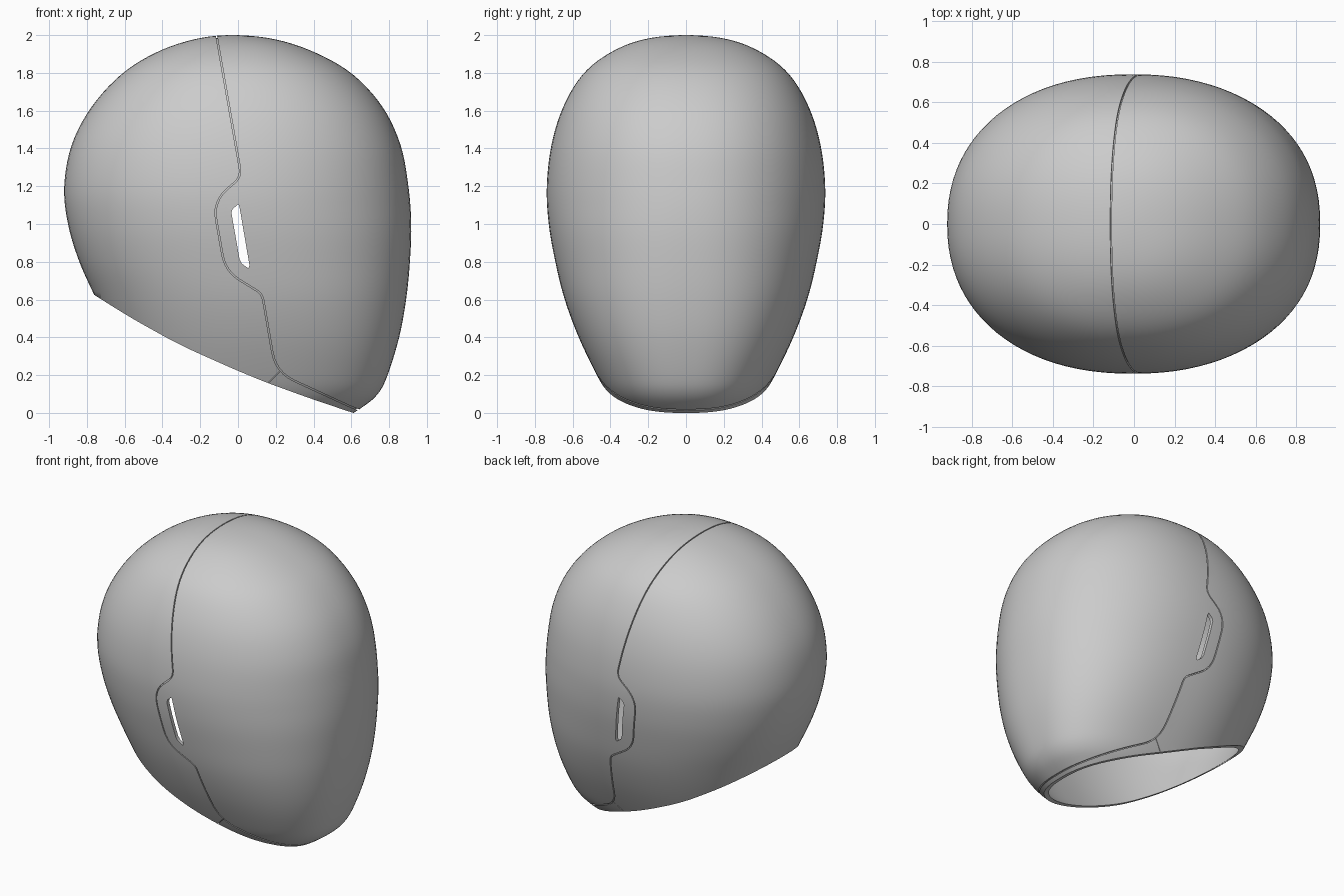
import bpy, bmesh, math
from mathutils import Vector

if "Cube" in bpy.data.objects:
    bpy.data.objects.remove(bpy.data.objects["Cube"])

grey = bpy.data.materials.new("shell_grey")
grey.use_nodes = True
grey.diffuse_color = (0.6, 0.6, 0.6, 1)
grey.node_tree.nodes["Principled BSDF"].inputs["Base Color"].default_value = (0.6, 0.6, 0.6, 1)

# Body sections from crown to chin: height, back x, face x, half width
ROWS = [Vector(r) for r in (
    (2.0, -.03, -.03, 0), (1.977, -.235, .2, .225), (1.905, -.44, .415, .405),
    (1.79, -.62, .61, .548), (1.62, -.775, .765, .65), (1.42, -.88, .86, .712),
    (1.2, -.92, .902, .737), (1.0, -.9, .917, .727), (.8, -.84, .91, .692),
    (.6, -.75, .89, .642), (.4, -.66, .853, .568), (.2, -.57, .792, .472),
    (.1, -.52, .74, .412), (.03, -.48, .658, .352), (-.04, -.42, .54, .3),
    (-.1, -.36, .4, .24))]
SEGMENTS, STEPS, POWER = 96, 5, 2.2


def add_object(name, bm):
    bmesh.ops.recalc_face_normals(bm, faces=bm.faces)
    mesh = bpy.data.meshes.new(name)
    bm.to_mesh(mesh)
    bm.free()
    mesh.materials.append(grey)
    obj = bpy.data.objects.new(name, mesh)
    bpy.context.collection.objects.link(obj)
    return obj


def spline(rows):
    """Smooth the section rows, mirrored over the crown so it stays round."""
    z, back, face, w = rows[1]
    pts = [Vector((z, face, back, -w))] + rows + [2 * rows[-1] - rows[-2]]
    out = []
    for a, b, c, d in zip(pts, pts[1:], pts[2:], pts[3:]):
        for i in range(STEPS):
            t = i / STEPS
            out.append(b + (c - a) * (t / 2) + (2 * a - 5 * b + 4 * c - d) * (t * t / 2)
                       + (3 * b - a - 3 * c + d) * (t ** 3 / 2))
    return out[1:] + [rows[-1]]


def body(name, inset):
    """Closed helmet-shaped solid, moved inward along its normals."""
    def power(v, n):
        return math.copysign(abs(v) ** (2 / n), v)
    bm = bmesh.new()
    crown = bm.verts.new((ROWS[0][1], 0, ROWS[0][0]))
    rings = []
    for z, back, face, w in spline(ROWS):
        ring = []
        # The lower face is a little squarer than the rest
        square = POWER + 0.3 * min(max(1.1 - z, 0), 0.8)
        for i in range(SEGMENTS):
            a = math.tau * i / SEGMENTS
            n = square if math.cos(a) > 0 else POWER
            x = (back + face) / 2 + (face - back) / 2 * power(math.cos(a), n)
            ring.append(bm.verts.new((x, w * power(math.sin(a), n), z)))
        rings.append(ring)
    for i in range(SEGMENTS):
        j = (i + 1) % SEGMENTS
        bm.faces.new((crown, rings[0][i], rings[0][j]))
        for up, low in zip(rings, rings[1:]):
            bm.faces.new((up[i], low[i], low[j], up[j]))
    bm.faces.new(rings[-1])
    bmesh.ops.recalc_face_normals(bm, faces=bm.faces)
    bm.normal_update()
    normals = [v.normal.copy() for v in bm.verts]
    for v, n in zip(bm.verts, normals):
        v.co -= n * inset
    return add_object(name, bm)


def prism(name, outline):
    """Side outline (x, z) extruded across the whole width."""
    bm = bmesh.new()
    sides = [[bm.verts.new((x, y, z)) for x, z in outline] for y in (-1, 1)]
    for s in sides:
        bm.faces.new(s)
    n = len(outline)
    for i in range(n):
        j = (i + 1) % n
        bm.faces.new((sides[0][i], sides[0][j], sides[1][j], sides[1][i]))
    obj = add_object(name, bm)
    obj.hide_render = True
    return obj


def cut(obj, cutter, operation):
    mod = obj.modifiers.new("cut", "BOOLEAN")
    mod.operation, mod.object, mod.solver = operation, cutter, "EXACT"
    graph = bpy.context.evaluated_depsgraph_get()
    mesh = bpy.data.meshes.new_from_object(obj.evaluated_get(graph))
    obj.modifiers.clear()
    obj.data = mesh


def duplicate(obj, name):
    new = bpy.data.objects.new(name, obj.data.copy())
    bpy.context.collection.objects.link(new)
    return new


def rounded(corners):
    """Polyline with each corner (x, z, radius) softened."""
    pts = [Vector(c[:2]) for c in corners]
    out = [pts[0]]
    for a, b, c, corner in zip(pts, pts[1:], pts[2:], corners[1:]):
        p = b + (a - b).normalized() * corner[2]
        q = b + (c - b).normalized() * corner[2]
        for i in range(7):
            t = i / 6
            out.append(p.lerp(b, t).lerp(b.lerp(q, t), t))
    return out + [pts[-1]]


def shifted(path, d):
    out = []
    for i, p in enumerate(path):
        t = (path[min(i + 1, len(path) - 1)] - path[max(i - 1, 0)]).normalized()
        out.append(p + Vector((-t.y, t.x)) * d)
    return [tuple(p) for p in out]


# Cutting outlines: seam, sloping neck opening, side slot, chin strip
GAP = 0.0035
seam = rounded([(-.15, 2.2, 0), (.018, 1.25, .05), (-.133, 1.12, .1), (-.067, .75, .09),
                (.128, .63, .035), (.2, .215, .11), (.62, .022, .06), (.9, -.08, 0)])
front_zone = prism("front_zone", shifted(seam, GAP) + [(1.3, -.08), (1.3, 2.2)])
rear_zone = prism("rear_zone", shifted(seam, -GAP) + [(.9, -.4), (-1.3, -.4), (-1.3, 2.2)])
neck = rounded([(-1.2, .92, 0), (-.77, .63, .08), (-.57, .505, .09), (-.31, .36, .12),
                (0, .222, .08), (.16, .157, .07), (.38, .077, .1), (.6, .003, .08),
                (1.2, -.19, 0)])
opening = prism("opening_zone", neck + [(1.2, 2.3), (-1.2, 2.3)])
slot = prism("slot_zone", [
    (.002, 1.105), (-.028, 1.08), (-.035, 1.06), (.008, .815), (.02, .79),
    (.055, .765), (.061, .78), (.008, 1.09)])
strip_cut = prism("strip_cut", [(.1, .1), (.24, .24), (1, .24), (1, -.3), (.1, -.3)])
strip_zone = prism("strip_zone", [(.104, .1), (.244, .24), (1, .24), (1, -.3), (.104, -.3)])

# Outer skin and inner liner
skin = body("rear_shell", 0)
liner = body("inner_liner", 0.011)
hollow = body("hollow", 0.025)
cut(skin, liner, "DIFFERENCE")
cut(liner, hollow, "DIFFERENCE")
for part in (skin, liner):
    cut(part, opening, "INTERSECT")
    cut(part, slot, "DIFFERENCE")

# Skin divided into front shell, rear shell and chin strip
front = duplicate(skin, "front_shell")
cut(front, front_zone, "INTERSECT")
cut(skin, rear_zone, "INTERSECT")
strip = duplicate(skin, "chin_strip")
cut(strip, strip_zone, "INTERSECT")
cut(skin, strip_cut, "DIFFERENCE")

for helper in (front_zone, rear_zone, opening, slot, strip_cut, strip_zone, hollow):
    bpy.data.objects.remove(helper)

# Smooth shading with crisp seams
bpy.ops.object.select_all(action="DESELECT")
for part in (skin, front, strip, liner):
    part.select_set(True)
bpy.context.view_layer.objects.active = skin
bpy.ops.object.shade_smooth_by_angle(angle=math.radians(35))
